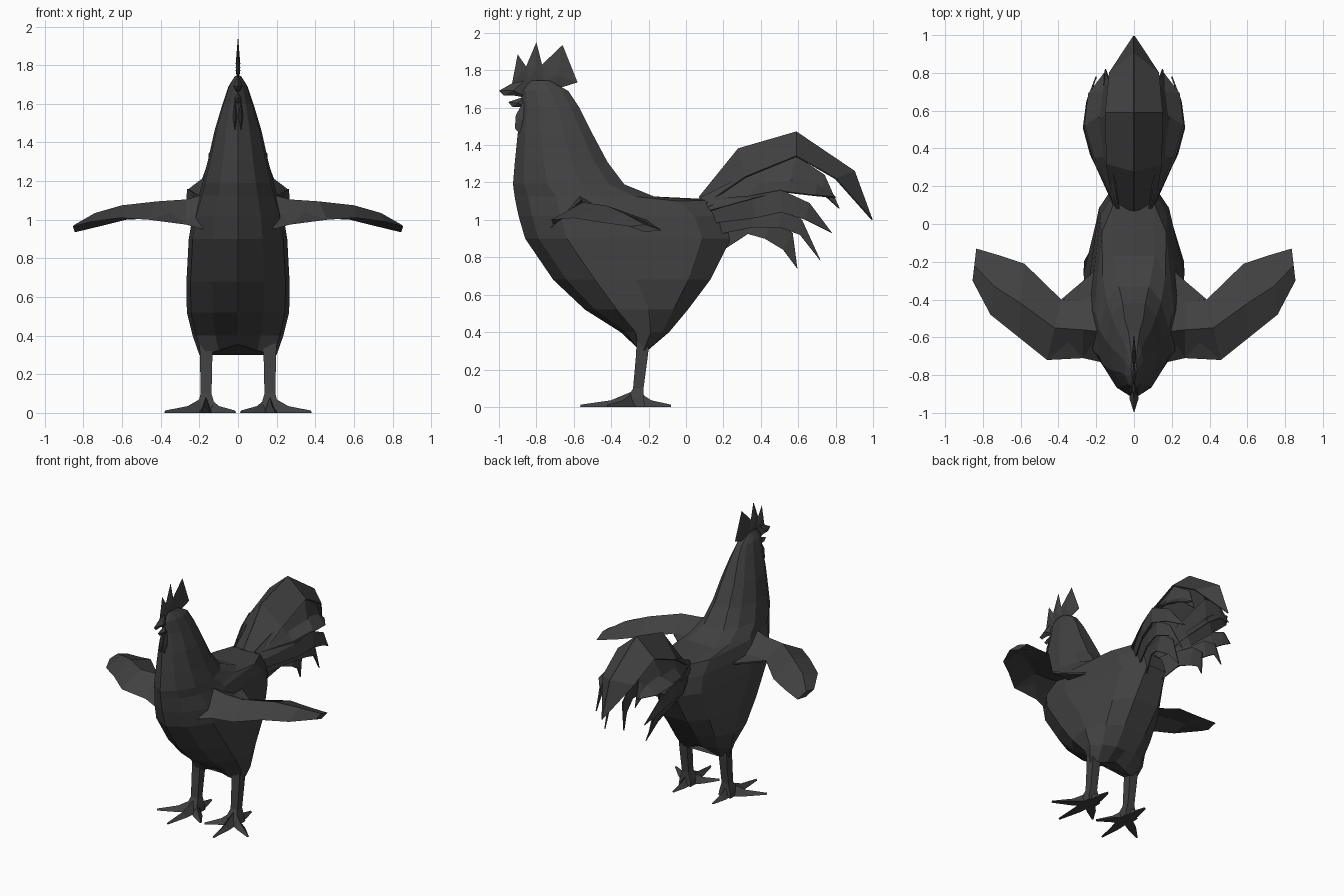
import bpy, bmesh

mat = bpy.data.materials.new("charcoal")
mat.diffuse_color = (0.053, 0.053, 0.053, 1)


def make(name, verts, faces, mirror=False, solid=0):
    """Mesh object with flat faces, optionally mirrored in x and thickened."""
    me = bpy.data.meshes.new(name)
    bm = bmesh.new()
    vs = [bm.verts.new(v) for v in verts]
    for f in faces:
        bm.faces.new([vs[i] for i in f])
    bmesh.ops.recalc_face_normals(bm, faces=bm.faces[:])
    bm.to_mesh(me)
    bm.free()
    me.materials.append(mat)
    ob = bpy.data.objects.new(name, me)
    bpy.context.collection.objects.link(ob)
    if solid:
        m = ob.modifiers.new("thickness", 'SOLIDIFY')
        m.thickness, m.offset = solid, 0
    if mirror:
        m = ob.modifiers.new("mirror", 'MIRROR')
        m.merge_threshold = 0.0005
    return ob


def loft(name, rings, mirror=False):
    """Closed skin through rings of equal point count."""
    n = len(rings[0])
    verts = [p for r in rings for p in r]
    faces = []
    for k in range(len(rings) - 1):
        for i in range(n):
            a, b = k * n + i, k * n + (i + 1) % n
            faces.append((a, b, b + n, a + n))
    faces.append(tuple(range(n))[::-1])
    faces.append(tuple(range(len(verts) - n, len(verts))))
    return make(name, verts, faces, mirror)


# body, neck and head: (z, front y, back y, half width, back half width, midline lift)
levels = [
    (0.30, -0.275, -0.195, 0.20, 0.08, 0.055),
    (0.40, -0.35, -0.09, 0.235, 0.08, 0.0),
    (0.52, -0.54, 0.01, 0.265, 0.09, 0.0),
    (0.68, -0.71, 0.13, 0.267, 0.10, 0.0),
    (0.90, -0.86, 0.24, 0.255, 0.08, 0.0),
    (1.02, -0.895, 0.20, 0.235, 0.09, 0.0),
    (1.10, -0.912, 0.10, 0.21, 0.11, 0.012),
    (1.125, -0.916, -0.17, 0.203, 0.11, 0.0),
    (1.19, -0.925, -0.33, 0.185, 0.08, 0.0),
    (1.31, -0.915, -0.42, 0.155, 0.06, 0.0),
    (1.46, -0.90, -0.50, 0.122, 0.05, 0.0),
    (1.60, -0.88, -0.57, 0.08, 0.03, 0.0),
    (1.69, -0.88, -0.63, 0.05, 0.02, 0.0),
    (1.745, -0.83, -0.73, 0.015, 0.01, 0.0),
]
rings = []
for z, yf, yb, w, wb, lift in levels:
    L = yb - yf
    c = min(L, 0.72)
    half = [(0.5 * w, yf + 0.10 * c, z + lift * 0.4), (0.92 * w, yf + 0.31 * c, z),
            (w, yf + 0.62 * c, z), (0.6 * w + 0.4 * wb, yf + 0.86 * L, z),
            (wb, yb, z + lift * 0.4)]
    rings.append([(0, yf, z + (lift if z < 1 else 0))] + half + [(0, yb, z + lift)]
                 + [(-x, y, h) for x, y, h in reversed(half)])
loft("body", rings)


# flat plates in the side plane, thickest at the middle
def plate(name, outline, t, x=0.0, mirror=False):
    n = len(outline)
    c = (sum(p[0] for p in outline) / n, sum(p[1] for p in outline) / n)
    verts = [(x, y, z) for y, z in outline] + [(x + t, *c), (x - t, *c)]
    faces = [(i, (i + 1) % n, n) for i in range(n)]
    faces += [((i + 1) % n, i, n + 1) for i in range(n)]
    return make(name, verts, faces, mirror)


plate("comb_front", [(-0.93, 1.73), (-0.90, 1.885), (-0.855, 1.82), (-0.82, 1.72)], 0.012)
plate("comb_middle", [(-0.86, 1.72), (-0.855, 1.82), (-0.80, 1.95), (-0.77, 1.83), (-0.74, 1.72)], 0.012)
plate("comb_back", [(-0.79, 1.72), (-0.77, 1.83), (-0.66, 1.935), (-0.58, 1.735), (-0.66, 1.71), (-0.70, 1.70)], 0.012)
plate("upper_beak", [(-0.86, 1.75), (-0.93, 1.73), (-1.0, 1.69), (-0.975, 1.665), (-0.92, 1.665), (-0.84, 1.65)], 0.025)
plate("lower_beak", [(-0.86, 1.66), (-0.95, 1.63), (-0.93, 1.605), (-0.85, 1.60)], 0.02)
plate("wattle", [(-0.87, 1.63), (-0.91, 1.56), (-0.915, 1.49), (-0.89, 1.46), (-0.85, 1.48), (-0.83, 1.58)],
      0.012, 0.015, True)

# wings: leading, middle and trailing points of each section, root to tip
sections = [
    ((0.18, -0.73, 0.95), (0.18, -0.57, 1.13), (0.18, -0.36, 1.03)),
    ((0.27, -0.71, 0.975), (0.27, -0.56, 1.105), (0.27, -0.40, 1.02)),
    ((0.46, -0.72, 1.00), (0.42, -0.55, 1.095), (0.385, -0.40, 1.01)),
    ((0.61, -0.60, 1.01), (0.60, -0.42, 1.075), (0.58, -0.21, 1.00)),
    ((0.76, -0.48, 0.99), (0.74, -0.33, 1.035), (0.70, -0.17, 0.97)),
    ((0.855, -0.30, 0.965), (0.845, -0.22, 0.975), (0.835, -0.13, 0.945)),
]
loft("wing", [[a, m, b, (m[0], m[1], m[2] - 0.04)] for a, m, b in sections], True)
make("wing_inner_feather", [(0.385, -0.40, 1.01), (0.20, -0.42, 1.02), (0.18, -0.22, 1.0), (0.25, -0.285, 1.0)],
     [(0, 1, 2, 3)], True, 0.012)


# tail feathers: (y, z, x) along the top edge and lower edge, then the tip
def feather(name, top, low, tip):
    n = len(top)
    verts = [(x, y, z) for y, z, x in top + low + [tip]]
    faces = [(i, i + 1, n + i + 1, n + i) for i in range(n - 1)]
    faces.append((n - 1, 2 * n, 2 * n - 1))
    return make(name, verts, faces, True, 0.008)


feather("tail_ridge",
        [(0.07, 1.12, 0), (0.28, 1.38, 0), (0.59, 1.47, 0), (0.90, 1.26, 0)],
        [(0.10, 1.08, 0.11), (0.32, 1.23, 0.145), (0.59, 1.34, 0.15), (0.80, 1.22, 0.13)],
        (0.995, 1.0, 0))
feather("tail_upper_feather",
        [(0.08, 1.12, 0.08), (0.34, 1.25, 0.12), (0.59, 1.34, 0.135), (0.74, 1.24, 0.125)],
        [(0.12, 1.07, 0.12), (0.35, 1.16, 0.17), (0.55, 1.19, 0.19), (0.72, 1.15, 0.17)],
        (0.82, 1.06, 0.15))
feather("tail_side_feather",
        [(0.08, 1.11, 0.09), (0.36, 1.19, 0.15), (0.58, 1.22, 0.17), (0.70, 1.19, 0.16)],
        [(0.13, 1.05, 0.12), (0.35, 1.11, 0.22), (0.52, 1.15, 0.262), (0.69, 1.13, 0.24)],
        (0.80, 1.12, 0.155))
feather("tail_outer_feather",
        [(0.08, 1.11, 0.09), (0.35, 1.13, 0.215), (0.51, 1.16, 0.26), (0.66, 1.09, 0.245)],
        [(0.13, 0.98, 0.10), (0.37, 1.01, 0.23), (0.51, 1.04, 0.267), (0.64, 1.00, 0.25)],
        (0.78, 0.93, 0.20))
feather("tail_lower_feather",
        [(0.10, 1.06, 0.08), (0.35, 1.07, 0.17), (0.50, 1.08, 0.21), (0.62, 1.00, 0.20)],
        [(0.16, 0.92, 0.09), (0.36, 0.96, 0.18), (0.50, 0.96, 0.22), (0.61, 0.92, 0.20)],
        (0.72, 0.78, 0.17))
feather("tail_bottom_feather",
        [(0.10, 1.04, 0.05), (0.33, 1.03, 0.10), (0.46, 1.02, 0.14), (0.57, 0.93, 0.13)],
        [(0.20, 0.84, 0.06), (0.33, 0.925, 0.12), (0.42, 0.90, 0.15), (0.52, 0.84, 0.13)],
        (0.595, 0.74, 0.10))


# legs: square shafts widening into the foot
def square(x, y, z, r):
    return [(x - r, y - r, z), (x + r, y - r, z), (x + r, y + r, z), (x - r, y + r, z)]


loft("leg", [square(0.165, -0.23, 0.36, 0.034), square(0.165, -0.235, 0.28, 0.032),
             square(0.165, -0.255, 0.10, 0.028), square(0.165, -0.27, 0.04, 0.045),
             square(0.165, -0.27, 0.0, 0.05)], True)

# toes: tapered ridged wedges from the ankle to each tip
toes = {"outer_toe": (0.378, -0.42), "middle_toe": (0.19, -0.565),
        "inner_toe": (0.015, -0.42), "back_toe": (0.165, -0.08)}
for name, (tx, ty) in toes.items():
    ax, ay = 0.165, -0.27
    dx, dy = tx - ax, ty - ay
    d = (dx * dx + dy * dy) ** 0.5
    nx, ny = -dy / d, dx / d
    tri = []
    for f, w, h in ((0, 0.035, 0.09), (0.45, 0.032, 0.035), (1, 0.006, 0.012)):
        px, py = ax + dx * f, ay + dy * f
        tri.append([(px + nx * w, py + ny * w, 0), (px, py, h), (px - nx * w, py - ny * w, 0)])
    loft(name, tri, True)
